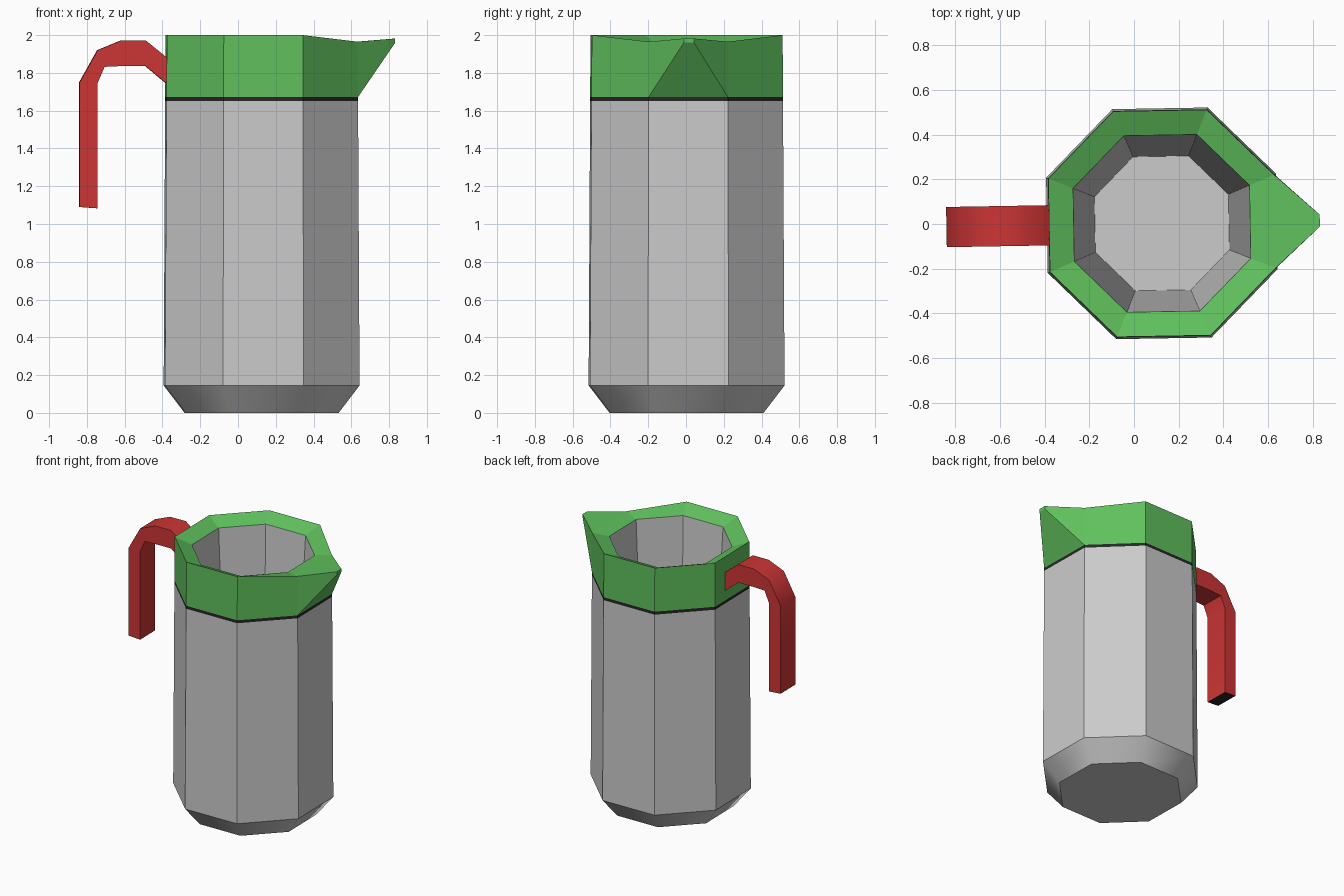
import bpy, math

if "Cube" in bpy.data.objects:
    bpy.data.objects.remove(bpy.data.objects["Cube"])

AXIS_X = 0.125          # pitcher axis
TWIST = math.radians(1)  # slight turn of the whole model


def material(name, rgb):
    m = bpy.data.materials.new(name)
    m.diffuse_color = (*rgb, 1)
    m.use_nodes = True
    m.node_tree.nodes["Principled BSDF"].inputs["Base Color"].default_value = m.diffuse_color
    return m


GREY = material("steel grey", (0.6, 0.6, 0.6))
GREEN = material("green", (0.115, 0.53, 0.11))
RED = material("red", (0.61, 0.035, 0.035))
BLACK = material("black", (0.02, 0.018, 0.02))


def make(name, verts, faces, mat):
    me = bpy.data.meshes.new(name)
    me.from_pydata(verts, [], faces)
    me.materials.append(mat)
    me.validate()
    ob = bpy.data.objects.new(name, me)
    ob.location = (AXIS_X, 0.003, 0)
    ob.rotation_euler = (0, 0, TWIST)
    bpy.context.collection.objects.link(ob)
    return ob


def loft(profile):
    """Octagonal rings from (apothem, z) pairs, joined by quads."""
    verts, faces = [], []
    for a, z in profile:
        r = a / math.cos(math.pi / 8)
        for k in range(8):
            t = math.pi / 8 + k * math.pi / 4
            verts.append((r * math.cos(t), r * math.sin(t), z))
    for i in range(len(profile) - 1):
        for k in range(8):
            n = (k + 1) % 8
            faces.append((i * 8 + k, i * 8 + n, i * 8 + 8 + n, i * 8 + 8 + k))
    return verts, faces


# Body: chamfered base (smooth) and flat-sided wall
v, f = loft([(0.405, 0), (0.515, 0.145), (0.507, 1.65)])
f.append(tuple(range(7, -1, -1)))
body = make("body", v, f, GREY)
for p in body.data.polygons[:8]:
    p.use_smooth = True

# Tapered inner liner with floor
v, f = loft([(0.395, 1.95), (0.30, 0.15)])
f.append(tuple(range(8, 16)))
make("inner_liner", v, f, GREY)

# Dark seal between body and collar
v, f = loft([(0.507, 1.65), (0.507, 1.672)])
make("seal_band", v, f, BLACK)

# Collar with inward sloping rim; the +x side is pulled out into a spout
v, f = loft([(0.507, 1.672), (0.505, 2.0), (0.395, 1.95)])
for k in (8, 15):
    v[k] = (v[k][0], v[k][1], 1.965)
f.remove((7, 0, 8, 15))
v += [(0.707, y, z) for z in (1.96, 1.982) for y in (-0.027, 0.027)]
f += [(7, 0, 25, 24), (24, 25, 27, 26), (7, 24, 26, 15), (0, 8, 27, 25), (15, 26, 27, 8)]
make("collar_with_spout", v, f, GREEN)

# Handle: outer and inner side profile, given width along y
outer = [(-0.84, 1.09), (-0.84, 1.75), (-0.745, 1.92), (-0.62, 1.972), (-0.49, 1.972), (-0.37, 1.875)]
inner = [(-0.745, 1.083), (-0.745, 1.745), (-0.708, 1.832), (-0.62, 1.836), (-0.49, 1.836), (-0.37, 1.735)]
v, f = [], []
for (xo, zo), (xi, zi) in zip(outer, inner):
    for x, y, z in ((xo, -0.09, zo), (xo, 0.09, zo), (xi, 0.09, zi), (xi, -0.09, zi)):
        v.append((x - AXIS_X, y, z))
for i in range(len(outer) - 1):
    for k in range(4):
        n = (k + 1) % 4
        f.append((i * 4 + k, i * 4 + 4 + k, i * 4 + 4 + n, i * 4 + n))
f += [(0, 1, 2, 3), (23, 22, 21, 20)]
handle = make("handle", v, f, RED)
handle.data.materials.append(BLACK)
for p in handle.data.polygons:
    if p.center.z < 1.1:          # black handle end
        p.material_index = 1
bpy.context.view_layer.objects.active = handle
handle.select_set(True)
bpy.ops.object.shade_smooth_by_angle(angle=math.radians(42))
